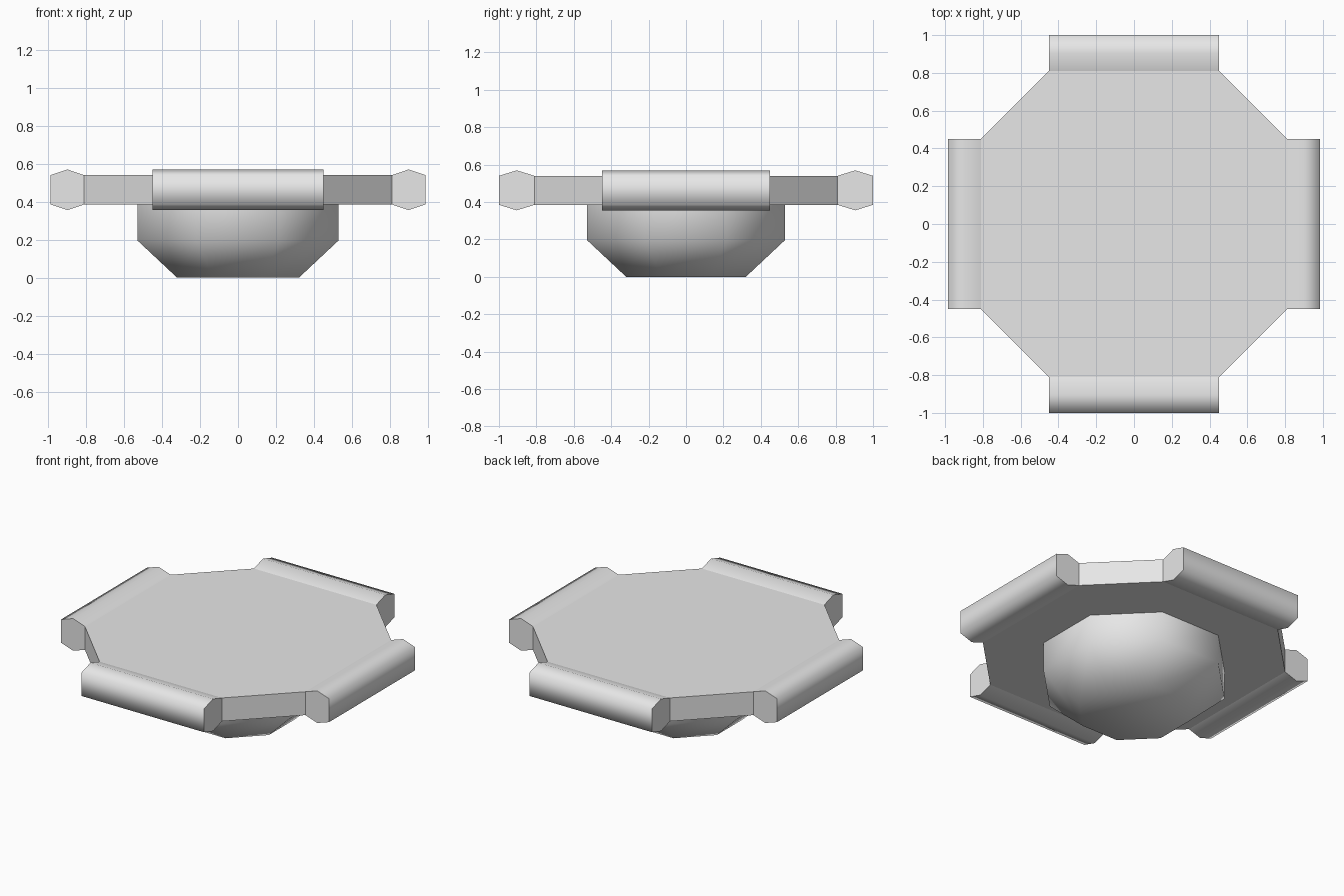
import bpy
import bmesh
import math
from mathutils import Vector

default = bpy.data.objects.get("Cube")
if default:
    bpy.data.objects.remove(default, do_unlink=True)

grey = bpy.data.materials.new("light grey")
grey.use_nodes = True
grey.diffuse_color = (0.8, 0.8, 0.8, 1)
grey.node_tree.nodes["Principled BSDF"].inputs["Base Color"].default_value = grey.diffuse_color


def finish(bm, name):
    bm.normal_update()
    mesh = bpy.data.meshes.new(name)
    bm.to_mesh(mesh)
    bm.free()
    mesh.materials.append(grey)
    obj = bpy.data.objects.new(name, mesh)
    bpy.context.collection.objects.link(obj)
    return obj


def bridge(bm, lower, upper):
    """Quads between two rings of equal length."""
    n = len(lower)
    return [bm.faces.new((lower[i], lower[(i + 1) % n], upper[(i + 1) % n], upper[i]))
            for i in range(n)]


# Octagonal plate
WIDE, NARROW = 0.81, 0.45
BOTTOM, TOP = 0.385, 0.54
MIDDLE = (BOTTOM + TOP) / 2
outline = []
for sx, sy in ((1, 1), (-1, 1), (-1, -1), (1, -1)):
    pair = [(sx * WIDE, sy * NARROW), (sx * NARROW, sy * WIDE)]
    outline += pair if sx * sy > 0 else pair[::-1]

bm = bmesh.new()
low = [bm.verts.new((x, y, BOTTOM)) for x, y in outline]
high = [bm.verts.new((x, y, TOP)) for x, y in outline]
sides = bridge(bm, low, high)
bm.faces.new(high)
bm.faces.new(low[::-1])
bm.normal_update()

# Rounded rim bars, swelling then narrowing outward from the four straight sides
SWELL = 1.38
for face in [f for f in sides if max(abs(f.normal.x), abs(f.normal.y)) > 0.9]:
    outward = face.normal.copy()
    step = 0.0875 if abs(outward.x) > 0.9 else 0.095
    for factor in (SWELL, 1 / SWELL):
        face = bmesh.ops.extrude_discrete_faces(bm, faces=[face])["faces"][0]
        for v in face.verts:
            v.co += outward * step
            v.co.z = MIDDLE + (v.co.z - MIDDLE) * factor

# Bars are smooth along their length, end caps and plate stay flat
bm.normal_update()
for face in bm.faces:
    c = face.calc_center_median()
    along = face.normal.y if abs(c.x) > abs(c.y) else face.normal.x
    face.smooth = max(abs(c.x), abs(c.y)) > WIDE + 0.01 and abs(along) < 0.1
finish(bm, "plate_with_rim_bars")

# Smooth octagonal bowl under the plate
bm = bmesh.new()
rings = []
for apothem, z in ((0.32, 0.0), (0.528, 0.195), (0.528, BOTTOM)):
    radius = apothem / math.cos(math.pi / 8)
    rings.append([bm.verts.new(Vector((radius * math.cos(a), radius * math.sin(a), z)))
                  for a in (math.pi * (i + 0.5) / 4 for i in range(8))])
for lower, upper in zip(rings, rings[1:]):
    bridge(bm, lower, upper)
bm.faces.new(rings[0][::-1])
for face in bm.faces:
    face.smooth = True
finish(bm, "bowl")
